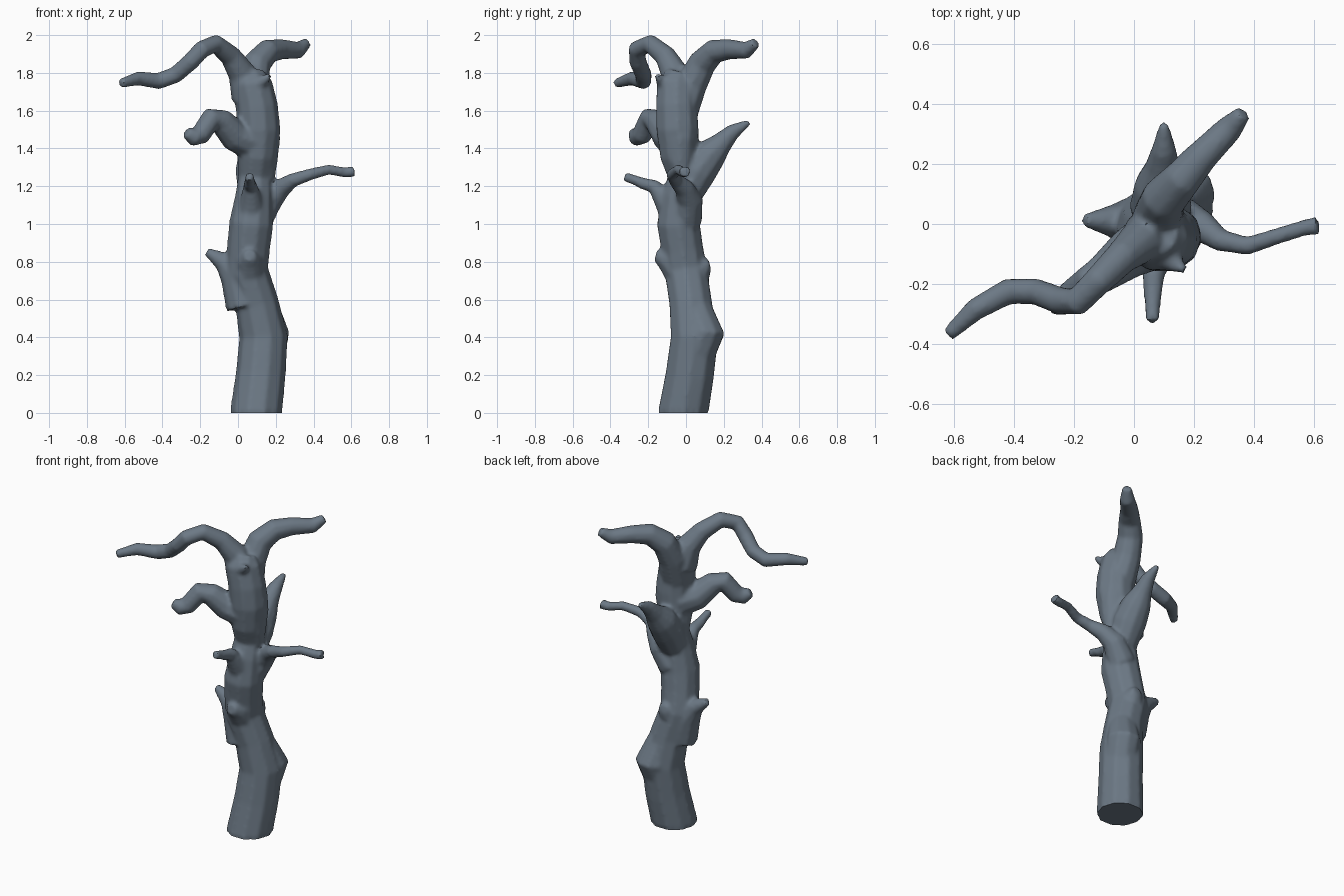
import bpy, bmesh, math
from mathutils import Vector

bark = bpy.data.materials.new("slate grey bark")
bark.diffuse_color = (0.15, 0.19, 0.235, 1)


def limb(bm, pts, sides=10):
    """Closed tube through (x, y, z, radius) points, rings square to the path."""
    ps = [Vector(p[:3]) for p in pts]
    rings, ref = [], None
    for i, p in enumerate(ps):
        t = (ps[min(i + 1, len(ps) - 1)] - ps[max(i - 1, 0)]).normalized()
        if pts[i][2] < 0.001:
            t = Vector((0, 0, 1))
        if ref is None:
            ref = Vector((1, 0, 0)) if abs(t.x) < 0.8 else Vector((0, 1, 0))
        ref = (ref - t * ref.dot(t)).normalized()
        side = t.cross(ref)
        rings.append([bm.verts.new(p + pts[i][3] * (ref * math.cos(a) + side * math.sin(a)))
                      for a in (2 * math.pi * k / sides for k in range(sides))])
    for a, b in zip(rings, rings[1:]):
        for k in range(sides):
            j = (k + 1) % sides
            bm.faces.new((a[k], a[j], b[j], b[k]))
    bm.faces.new(rings[0][::-1])
    bm.faces.new(rings[-1])


bm = bmesh.new()
# trunk
limb(bm, [(.095, -.015, 0, .14), (.12, .02, .2, .133), (.135, .045, .4, .13),
          (.10, .025, .58, .117), (.045, 0, .75, .117), (.055, -.02, .87, .115),
          (.07, -.04, 1.0, .118), (.085, -.03, 1.15, .1), (.09, -.01, 1.25, .09),
          (.10, -.035, 1.36, .105), (.11, -.045, 1.5, .116), (.10, -.05, 1.62, .113),
          (.075, -.05, 1.74, .108), (.07, -.03, 1.8, .075)])
# upper left limb
limb(bm, [(.06, -.04, 1.68, .1), (.02, -.06, 1.8, .075), (-.04, -.11, 1.89, .058),
          (-.12, -.19, 1.955, .05), (-.19, -.26, 1.925, .048), (-.25, -.255, 1.86, .047),
          (-.33, -.225, 1.79, .045), (-.42, -.225, 1.757, .045), (-.53, -.285, 1.77, .038),
          (-.62, -.37, 1.745, .025)])
# upper right limb
limb(bm, [(.09, -.03, 1.6, .1), (.08, .03, 1.74, .085), (.10, .085, 1.85, .077),
          (.16, .15, 1.915, .066), (.23, .23, 1.925, .055), (.32, .32, 1.92, .046),
          (.365, .37, 1.96, .028)])
# middle left limb
limb(bm, [(.07, -.05, 1.44, .105), (-.02, -.10, 1.47, .085), (-.09, -.155, 1.545, .068),
          (-.14, -.19, 1.56, .06), (-.2, -.235, 1.47, .055), (-.235, -.26, 1.46, .05),
          (-.275, -.28, 1.485, .03)])
# thin right limb
limb(bm, [(.1, 0, 1.03, .09), (.17, .02, 1.13, .07), (.23, -.01, 1.19, .053),
          (.29, -.055, 1.232, .038), (.38, -.073, 1.262, .032), (.48, -.04, 1.288, .028),
          (.57, -.012, 1.272, .028), (.615, -.005, 1.28, .032)])
# front twig
limb(bm, [(.07, -.06, 1.05, .085), (.07, -.115, 1.13, .06), (.065, -.17, 1.2, .038),
          (.063, -.23, 1.215, .032), (.062, -.27, 1.232, .027), (.062, -.325, 1.252, .025)])
# back spike
limb(bm, [(.09, 0, 1.16, .09), (.09, .06, 1.28, .105), (.09, .13, 1.37, .09),
          (.095, .19, 1.43, .06), (.1, .25, 1.49, .042), (.1, .335, 1.54, .016)])
# swelling under the crown on the right
limb(bm, [(.16, -.02, 1.23, .035), (.145, -.03, 1.32, .065), (.14, -.03, 1.45, .085),
          (.13, -.03, 1.58, .08), (.11, -.03, 1.7, .05)])
# left knob
limb(bm, [(.03, 0, .56, .095), (-.01, .005, .72, .085), (-.075, .01, .8, .055),
          (-.165, .012, .855, .022)])
# thorn near the top
limb(bm, [(.09, -.08, 1.68, .065), (.11, -.115, 1.75, .045), (.17, -.155, 1.785, .014)])
# burls on the back and front of the trunk
limb(bm, [(.15, .05, .3, .1), (.165, .1, .42, .108), (.13, .05, .55, .09)])
limb(bm, [(.06, .03, .68, .09), (.08, .09, .78, .055), (.08, .125, .79, .03)])
limb(bm, [(.06, -.04, .75, .085), (.06, -.1, .82, .07), (.062, -.16, .835, .032)])

bmesh.ops.recalc_face_normals(bm, faces=bm.faces)
me = bpy.data.meshes.new("tree")
bm.to_mesh(me)
bm.free()
me.materials.append(bark)
tree = bpy.data.objects.new("tree", me)
bpy.context.collection.objects.link(tree)

# fuse the limbs into one skin and soften the joints
fuse = tree.modifiers.new("fuse", 'REMESH')
fuse.mode = 'VOXEL'
fuse.voxel_size = 0.011
fuse.use_smooth_shade = True
soft = tree.modifiers.new("soften", 'SMOOTH')
soft.factor = 0.5
soft.iterations = 6

bpy.context.view_layer.objects.active = tree
tree.select_set(True)
bpy.ops.object.modifier_apply(modifier="fuse")
bpy.ops.object.modifier_apply(modifier="soften")
# flatten the cut foot of the trunk
for v in tree.data.vertices:
    if v.co.z < 0.012:
        v.co.z = 0
bpy.ops.object.shade_smooth_by_angle(angle=math.radians(40))
